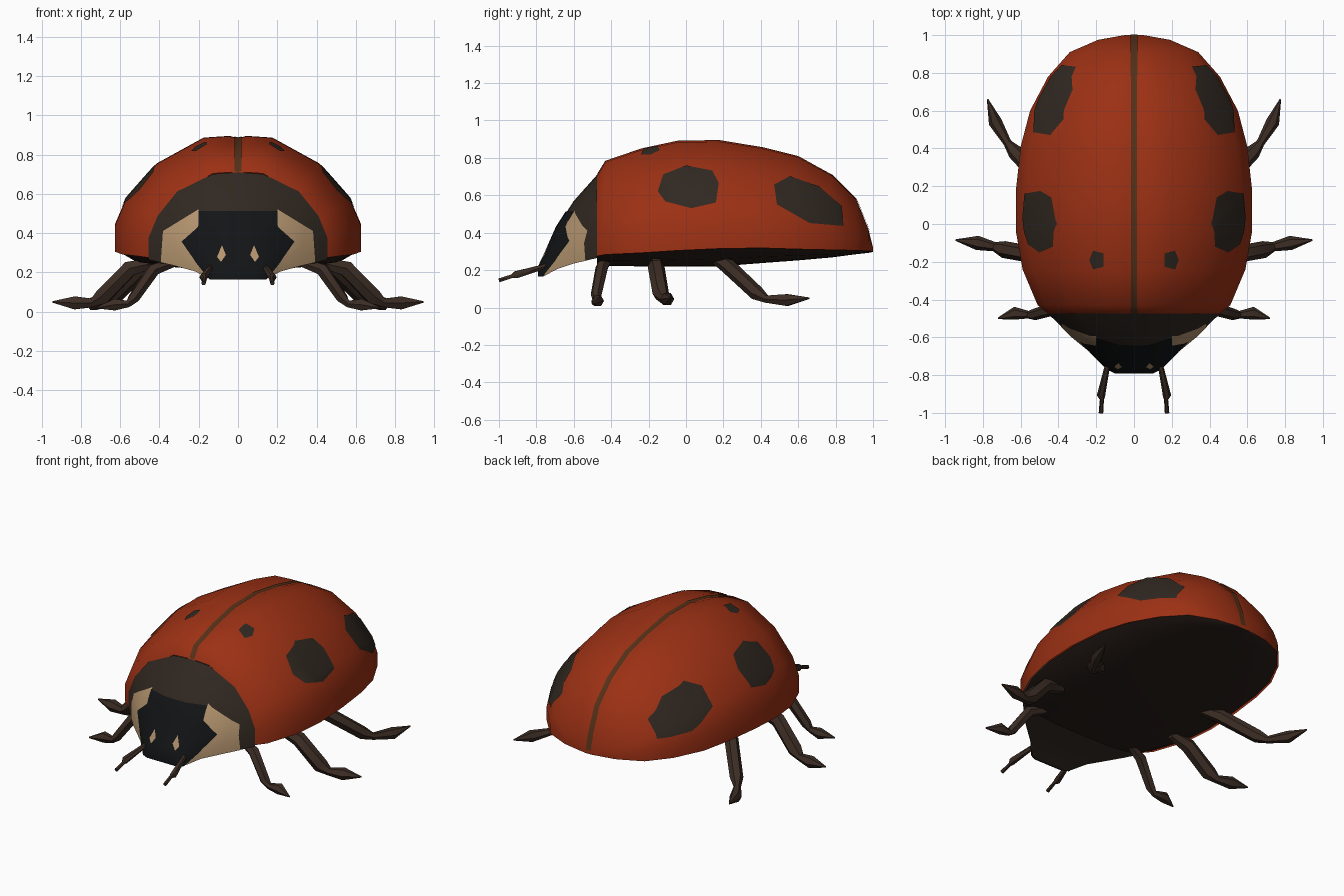
import bpy, bmesh, math
from mathutils import Vector

if "Cube" in bpy.data.objects:
    bpy.data.objects.remove(bpy.data.objects["Cube"])


def material(name, rgb):
    m = bpy.data.materials.new(name)
    m.diffuse_color = (*rgb, 1)
    m.use_nodes = True
    m.node_tree.nodes["Principled BSDF"].inputs["Base Color"].default_value = m.diffuse_color
    return m


RED = material("shell red", (0.33, 0.03, 0.007))
DARK = material("dark brown", (0.03, 0.021, 0.015))
BLACK = material("head black", (0.006, 0.007, 0.008))
TAN = material("tan", (0.46, 0.30, 0.16))
LEG = material("leg brown", (0.045, 0.026, 0.018))
BELLY = material("belly", (0.022, 0.013, 0.01))
SEAM = material("seam brown", (0.09, 0.03, 0.009))


def finish(name, bm, mat, angle=50):
    bm.normal_update()
    me = bpy.data.meshes.new(name)
    bm.to_mesh(me)
    bm.free()
    me.materials.append(mat)
    ob = bpy.data.objects.new(name, me)
    bpy.context.collection.objects.link(ob)
    bpy.ops.object.select_all(action='DESELECT')
    ob.select_set(True)
    bpy.context.view_layer.objects.active = ob
    bpy.ops.object.shade_smooth_by_angle(angle=math.radians(angle))
    return ob


def skin(bm, rings, closed):
    """Bridge consecutive vertex rings with quads."""
    for a, b in zip(rings, rings[1:]):
        n = len(a)
        for i in range(n if closed else n - 1):
            j = (i + 1) % n
            bm.faces.new((a[i], a[j], b[j], b[i]))


def loft(name, stations, half, mat, closed=False, caps=(False, False)):
    """Loft a mirrored half section; stations are (y, half width, top z, bottom z)."""
    bm = bmesh.new()
    section = half + [(-u, v) for u, v in reversed(half[:-1])]
    rings = [[bm.verts.new((u * w, y, b + v * (h - b))) for u, v in section]
             for y, w, h, b in stations]
    skin(bm, rings, closed)
    for cap, ring in zip(caps, (rings[0], rings[-1])):
        if cap:
            bm.faces.new(ring)
    bmesh.ops.recalc_face_normals(bm, faces=bm.faces)
    bm.normal_update()
    return finish(name, bm, mat)


def decal(name, base, poly, axis, side, mat, lift=0.004):
    """Cut a convex patch out of a copy of a surface and lift it slightly."""
    if axis == 'x':
        pts, d = [Vector((0, p, q)) for p, q in poly], Vector((side, 0, 0))
    elif axis == 'y':
        pts, d = [Vector((side * p, 0, q)) for p, q in poly], Vector((0, -1, 0))
    else:
        pts, d = [Vector((side * p, q, 0)) for p, q in poly], Vector((0, 0, 1))
    bm = bmesh.new()
    bm.from_mesh(base.data)
    bm.normal_update()
    away = [f for f in bm.faces if f.normal.dot(d) < 0.03]
    bmesh.ops.delete(bm, geom=away, context='FACES')
    mid = sum(pts, Vector()) / len(pts)
    for p, q in zip(pts, pts[1:] + pts[:1]):
        n = (q - p).cross(d).normalized()
        if n.dot(mid - p) > 0:
            n = -n
        bmesh.ops.bisect_plane(bm, geom=bm.verts[:] + bm.edges[:] + bm.faces[:], dist=1e-5,
                               plane_co=p, plane_no=n, clear_outer=True)
    bm.normal_update()
    for v in bm.verts:
        v.co += v.normal * lift
    finish(name, bm, mat)


def limb(name, path, side, mat, sides=6):
    """Tapered tube through (x, y, z, radius) points."""
    bm = bmesh.new()
    pts = [Vector((side * x, y, z)) for x, y, z, r in path]
    rings = []
    for i, p in enumerate(pts):
        t = (pts[min(i + 1, len(pts) - 1)] - pts[max(i - 1, 0)]).normalized()
        u = t.cross(Vector((0, 0, 1))).normalized()
        v = u.cross(t)
        rings.append([bm.verts.new(p + path[i][3] * (u * math.cos(a) + v * math.sin(a)))
                      for a in (2 * math.pi * k / sides for k in range(sides))])
    skin(bm, rings, True)
    bm.faces.new(rings[0])
    bm.faces.new(rings[-1])
    bmesh.ops.recalc_face_normals(bm, faces=bm.faces)
    finish(name, bm, mat)


# Domed wing shell with a shallow groove along the middle
shell_stations = [
    (-.475, .455, .71, .275), (-.43, .51, .785, .283), (-.24, .59, .85, .292),
    (-.04, .625, .893, .305), (.18, .625, .895, .315), (.41, .60, .857, .318),
    (.60, .55, .81, .312), (.78, .455, .71, .308), (.91, .34, .58, .305),
    (.975, .19, .42, .302), (1.0, .05, .32, .30)]
shell_half = [(1, 0), (1, .23), (.91, .455), (.66, .76), (.28, .985), (.07, 1), (0, .98)]
shell = loft("wing_shell", shell_stations, shell_half, RED, caps=(False, True))

# Neck shield tapering down into the head
shield = loft("neck_shield",
              [(-.475, .455, .71, .265), (-.60, .325, .57, .235), (-.69, .215, .43, .205),
               (-.765, .14, .26, .165), (-.785, .10, .22, .165)],
              [(1, 0), (1, .25), (.9, .5), (.68, .78), (.28, .98), (0, 1)],
              DARK, closed=True, caps=(True, True))

# Underside closing the shell
drop = [.05, .06, .072, .085, .095, .08, .06, .04, .02, .01, .003]
loft("belly", [(y, w * .98, b + .004, b - d) for (y, w, h, b), d in zip(shell_stations, drop)],
     [(1, 1), (.85, .4), (.5, .05), (0, 0)], BELLY, caps=(True, True))

# Markings: spots, cheek patches, head and eyes
side_spot = [(-.15, .62), (-.12, .71), (0, .757), (.14, .73), (.175, .665),
             (.16, .56), (.03, .53), (-.11, .565)]
rear_spot = [(.47, .655), (.555, .70), (.71, .645), (.83, .54), (.84, .435),
             (.66, .45), (.485, .55)]
front_spot = [(.16, -.155), (.215, -.14), (.235, -.19), (.215, -.24), (.16, -.225)]
cheek = [(.20, .52), (.38, .41), (.395, .20), (.15, .17)]
eye = [(.08, .335), (.105, .275), (.085, .25), (.06, .285)]
for s, label in ((1, "right"), (-1, "left")):
    decal(f"side_spot_{label}", shell, side_spot, 'x', s, DARK)
    decal(f"rear_spot_{label}", shell, rear_spot, 'x', s, DARK)
    decal(f"front_spot_{label}", shell, front_spot, 'z', s, DARK)
    decal(f"cheek_patch_{label}", shield, cheek, 'y', s, TAN, .003)
    decal(f"eye_{label}", shield, eye, 'y', s, TAN, .01)
decal("wing_seam", shell, [(-.018, -.47), (.018, -.47), (.018, 1.0), (-.018, 1.0)], 'z', 1, SEAM)
decal("forehead", shield, [(-.2, .42), (.2, .42), (.2, .51), (-.2, .51)], 'y', 1, BLACK, .006)
decal("head", shield, [(.2, .43), (.29, .35), (.21, .25), (.14, .15),
                       (-.14, .15), (-.21, .25), (-.29, .35), (-.2, .43)], 'y', 1, BLACK, .006)

# Legs and antennae
limbs = {
    "front_leg": [(.33, -.42, .25, .025), (.43, -.45, .215, .035), (.53, -.48, .07, .03),
                  (.56, -.48, .04, .02), (.63, -.472, .036, .034), (.72, -.50, .02, .004)],
    "middle_leg": [(.42, -.16, .25, .03), (.55, -.16, .22, .045), (.69, -.135, .075, .045),
                   (.74, -.12, .045, .025), (.83, -.10, .045, .038), (.945, -.085, .05, .004)],
    "rear_leg": [(.38, .16, .26, .03), (.48, .22, .225, .042), (.63, .38, .075, .04),
                 (.67, .43, .045, .022), (.735, .54, .04, .036), (.775, .66, .05, .004)],
    "antenna": [(.13, -.72, .235, .012), (.145, -.77, .215, .015), (.175, -.91, .175, .022),
                (.17, -.93, .168, .011), (.175, -1.0, .145, .012)],
}
for name, path in limbs.items():
    for s, label in ((1, "right"), (-1, "left")):
        limb(f"{name}_{label}", path, s, LEG)
